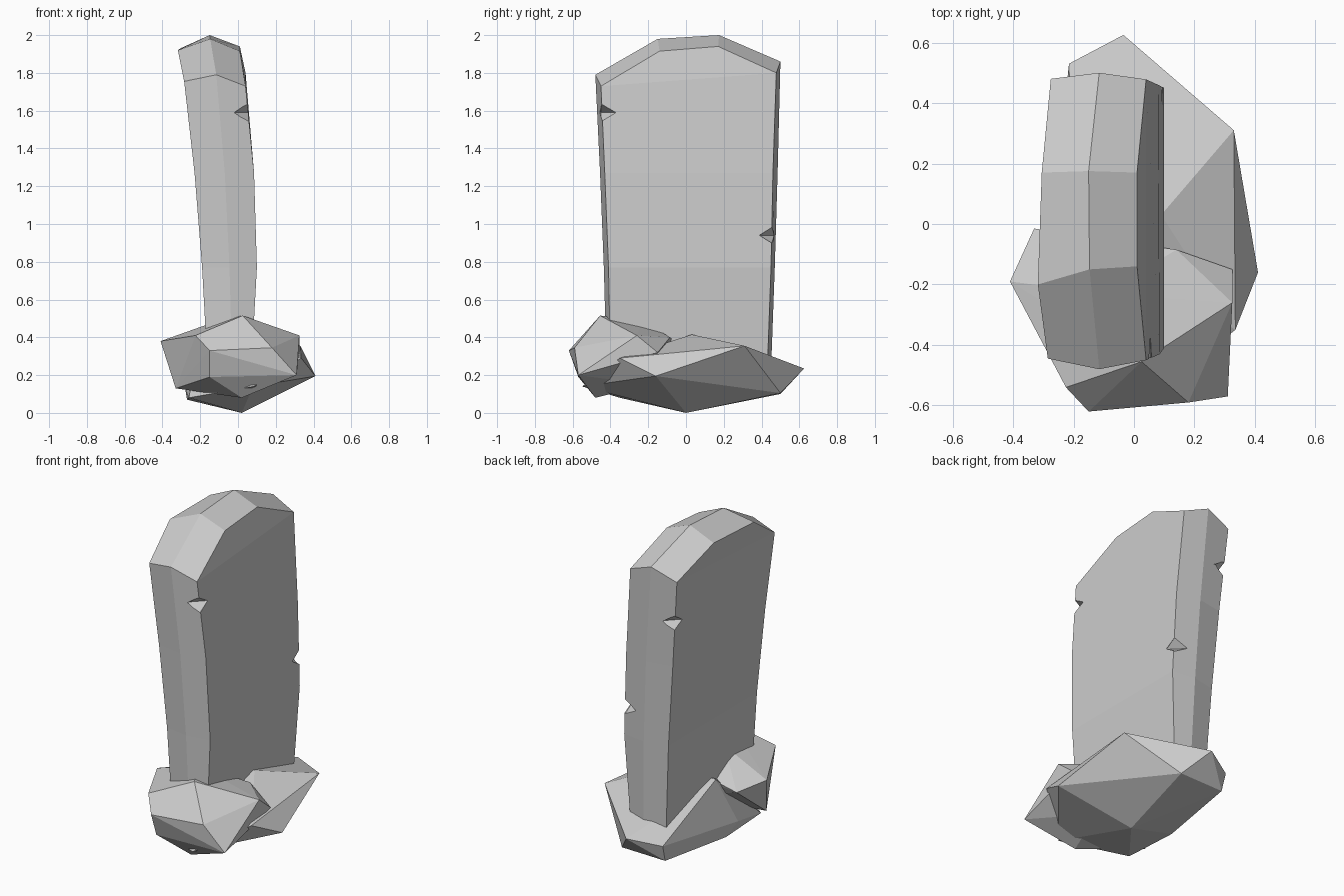
import bpy, bmesh
from mathutils import Vector

old = bpy.data.objects.get("Cube")
if old:
    bpy.data.objects.remove(old, do_unlink=True)

# One plain stone colour
stone = bpy.data.materials.new("grey_stone")
stone.use_nodes = True
stone.diffuse_color = (0.6, 0.6, 0.6, 1)
stone.node_tree.nodes["Principled BSDF"].inputs["Base Color"].default_value = (0.6, 0.6, 0.6, 1)


def finish(name, bm):
    bmesh.ops.recalc_face_normals(bm, faces=bm.faces[:])
    mesh = bpy.data.meshes.new(name)
    bm.to_mesh(mesh)
    bm.free()
    mesh.materials.append(stone)
    obj = bpy.data.objects.new(name, mesh)
    bpy.context.collection.objects.link(obj)
    return obj


def rock(name, points):
    bm = bmesh.new()
    for p in points:
        bm.verts.new(p)
    hull = bmesh.ops.convex_hull(bm, input=bm.verts[:])
    spare = [v for v in hull["geom_interior"] if isinstance(v, bmesh.types.BMVert)]
    bmesh.ops.delete(bm, geom=spare, context="VERTS")
    return finish(name, bm)


# Slab layers run from left face, over the centre ridge, to the right face.
# Each outline climbs the front edge, crosses the top and descends the back.
face_left = [(-0.16, -0.40, 0.22), (-0.19, -0.41, 0.77), (-0.23, -0.43, 1.27),
             (-0.285, -0.445, 1.755), (-0.318, -0.20, 1.92), (-0.305, 0.17, 1.93),
             (-0.275, 0.48, 1.80), (-0.23, 0.455, 1.27), (-0.19, 0.44, 0.77),
             (-0.16, 0.42, 0.22)]
ridge = [(-0.03, -0.42, 0.22), (-0.045, -0.435, 0.77), (-0.07, -0.455, 1.27),
         (-0.115, -0.48, 1.79), (-0.147, -0.15, 1.98), (-0.15, 0.175, 2.0),
         (-0.115, 0.50, 1.86), (-0.07, 0.485, 1.27), (-0.045, 0.47, 0.77),
         (-0.03, 0.45, 0.22)]
face_right = [(0.07, -0.40, 0.22), (0.10, -0.41, 0.77), (0.085, -0.43, 1.27),
              (0.04, -0.45, 1.73), (0.01, -0.14, 1.915), (0.01, 0.17, 1.94),
              (0.04, 0.478, 1.80), (0.08, 0.46, 1.27), (0.10, 0.45, 0.77),
              (0.07, 0.43, 0.22)]

bm = bmesh.new()
layers = [[bm.verts.new(p) for p in outline] for outline in (face_left, ridge, face_right)]
count = len(ridge)
for a, b in zip(layers, layers[1:]):
    for i in range(count):
        j = (i + 1) % count
        bm.faces.new((a[i], a[j], b[j], b[i]))
for side in (layers[0], layers[2]):
    for i in range(3):
        bm.faces.new((side[i], side[i + 1], side[-i - 2], side[-i - 1]))
    bm.faces.new(side[3:7])
slab = finish("standing_slab", bm)

# Chipped notches on three upright edges
notches = [(0.055, -0.45, 1.59), (0.09, 0.465, 0.94), (-0.255, 0.475, 1.54)]
for n, centre in enumerate(notches):
    c = Vector(centre)
    offsets = [(0.08, 0, 0), (-0.08, 0, 0), (0, 0.08, 0), (0, -0.08, 0), (0, 0, 0.05), (0, 0, -0.05)]
    cutter = rock("notch_cutter_%d" % (n + 1), [c + Vector(o) for o in offsets])
    cutter.hide_render = True
    cutter.hide_set(True)
    cut = slab.modifiers.new("notch", "BOOLEAN")
    cut.operation = "DIFFERENCE"
    cut.solver = "EXACT"
    cut.object = cutter

# Bake the cuts so that the cutters can go
graph = bpy.context.evaluated_depsgraph_get()
cut_mesh = bpy.data.meshes.new_from_object(slab.evaluated_get(graph))
slab.modifiers.clear()
slab.data = cut_mesh
for obj in [o for o in bpy.data.objects if o.name.startswith("notch_cutter")]:
    bpy.data.objects.remove(obj, do_unlink=True)

# Wide flat rock under the slab
rock("base_rock", [
    (-0.035, 0.625, 0.235), (-0.215, 0.53, 0.20), (-0.21, 0.50, 0.10),
    (0.33, 0.31, 0.355), (0.41, -0.16, 0.195), (0.335, -0.35, 0.29),
    (0.09, 0.03, 0.415), (-0.2, 0.0, 0.40), (0.02, 0.0, 0.0),
    (-0.27, 0.0, 0.07), (-0.28, -0.1, 0.13), (-0.26, -0.35, 0.08),
    (0.08, -0.55, 0.14), (0.08, 0.50, 0.105)])

# Chunkier rock leaning against the front
rock("front_rock", [
    (-0.41, -0.19, 0.38), (-0.15, -0.62, 0.33), (-0.225, -0.54, 0.41),
    (0.025, -0.455, 0.515), (0.18, -0.59, 0.345), (0.31, -0.57, 0.20),
    (0.325, -0.26, 0.41), (0.325, -0.15, 0.32), (0.14, -0.085, 0.40),
    (-0.1, -0.23, 0.49), (-0.33, -0.015, 0.35), (-0.33, -0.3, 0.13),
    (0.02, -0.48, 0.08), (-0.15, -0.57, 0.19), (0.1, -0.2, 0.15)])
